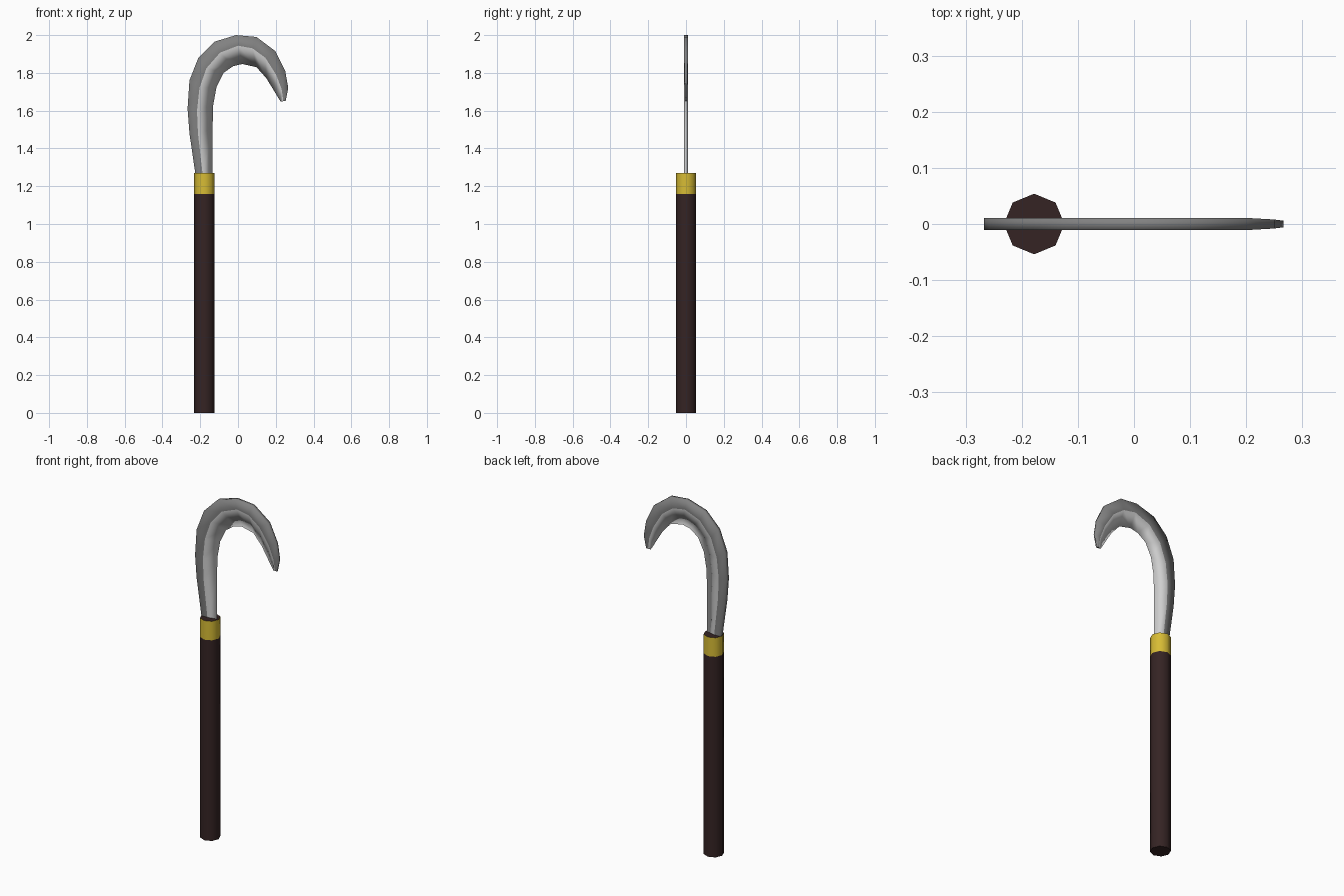
import bpy, bmesh, math
from mathutils import Vector

if "Cube" in bpy.data.objects:
    bpy.data.objects.remove(bpy.data.objects["Cube"])


def mat(name, rgb):
    m = bpy.data.materials.new(name)
    m.diffuse_color = (*rgb, 1)
    m.use_nodes = True
    m.node_tree.nodes["Principled BSDF"].inputs["Base Color"].default_value = m.diffuse_color
    return m


wood = mat("dark_wood", (0.035, 0.017, 0.017))
gold = mat("gold", (0.68, 0.50, 0.035))
steel = mat("grey_steel", (0.22, 0.22, 0.22))
edge = mat("bright_edge", (0.62, 0.62, 0.62))


def finish(bm, name, mats):
    bmesh.ops.recalc_face_normals(bm, faces=bm.faces[:])
    me = bpy.data.meshes.new(name)
    bm.to_mesh(me)
    bm.free()
    for m in mats:
        me.materials.append(m)
    ob = bpy.data.objects.new(name, me)
    bpy.context.collection.objects.link(ob)
    return ob


# Handle: octagonal shaft whose top ring of side faces is the gold collar
bm = bmesh.new()
rings = []
for z in (0, 1.16, 1.27):
    rings.append([bm.verts.new((-0.178 + 0.054 * math.cos(i * math.pi / 4),
                                0.054 * math.sin(i * math.pi / 4), z)) for i in range(8)])
for r in range(2):
    for i in range(8):
        j = (i + 1) % 8
        f = bm.faces.new((rings[r][i], rings[r][j], rings[r + 1][j], rings[r + 1][i]))
        f.smooth = True
        f.material_index = r
for ring in (rings[0], rings[2]):
    bm.faces.new(ring)
for e in bm.edges:   # keep the caps crisp
    if any(len(f.verts) == 8 for f in e.link_faces):
        e.smooth = False
finish(bm, "handle", [wood, gold])

# Blade stations: spine x,z / bevel line x,z / cutting edge x,z / half thickness
stations = [
    (-0.225, 1.26, -0.187, 1.26, -0.135, 1.26, 0.011),
    (-0.257, 1.48, -0.212, 1.48, -0.135, 1.50, 0.011),
    (-0.267, 1.61, -0.217, 1.60, -0.131, 1.63, 0.011),
    (-0.257, 1.76, -0.204, 1.72, -0.114, 1.725, 0.011),
    (-0.210, 1.88, -0.167, 1.825, -0.077, 1.80, 0.011),
    (-0.125, 1.965, -0.095, 1.907, -0.025, 1.836, 0.011),
    (-0.010, 2.00, 0.0, 1.944, 0.024, 1.847, 0.011),
    (0.098, 1.99, 0.077, 1.93, 0.098, 1.83, 0.011),
    (0.198, 1.915, 0.145, 1.88, 0.150, 1.772, 0.011),
    (0.250, 1.81, 0.202, 1.79, 0.188, 1.71, 0.008),
    (0.266, 1.72, 0.231, 1.715, 0.208, 1.676, 0.006),
    (0.252, 1.65, 0.240, 1.65, 0.226, 1.648, 0.004),
]

# Blade: flat grey back, bright bevel down to the inner cutting edge
bm = bmesh.new()
loops = []
for sx, sz, mx, mz, ex, ez, t in stations:
    pts = [(sx, -t, sz), (mx, -t, mz), (ex, 0, ez), (mx, t, mz), (sx, t, sz)]
    loops.append([bm.verts.new(p) for p in pts])
for a, b in zip(loops, loops[1:]):
    for i in range(5):
        j = (i + 1) % 5
        f = bm.faces.new((a[i], a[j], b[j], b[i]))
        f.smooth = True
        f.material_index = 1 if i in (1, 2) else 0
for loop in (loops[0], loops[-1]):
    bm.faces.new(loop)
finish(bm, "hooked_blade", [steel, edge])
